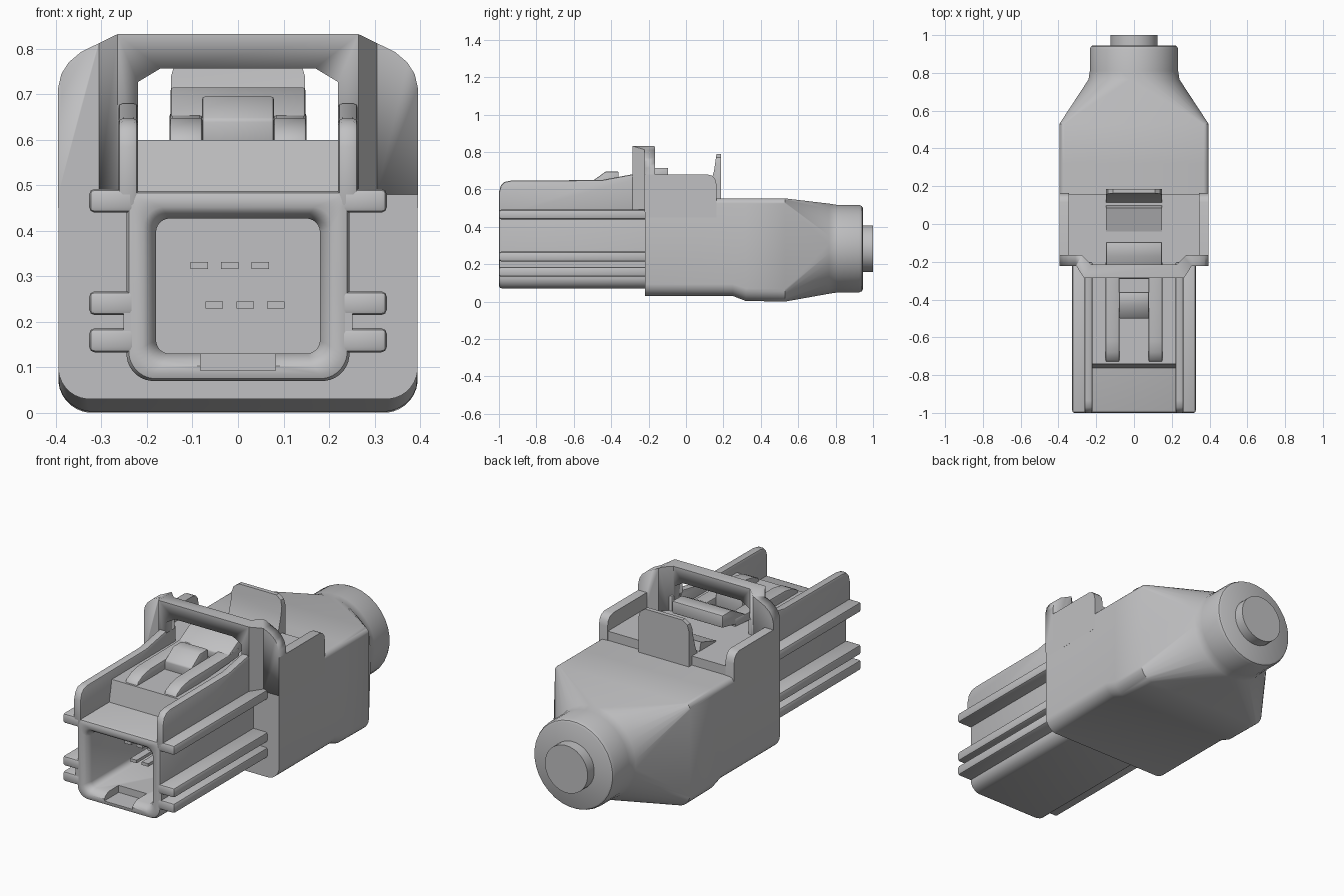
import bpy, bmesh, math

if "Cube" in bpy.data.objects:
    bpy.data.objects.remove(bpy.data.objects["Cube"])

grey = bpy.data.materials.new("light grey plastic")
grey.diffuse_color = (0.53, 0.53, 0.54, 1)
grey.use_nodes = True
grey.node_tree.nodes["Principled BSDF"].inputs["Base Color"].default_value = grey.diffuse_color


def finish(name, bm, bevel=0.0, seg=2):
    bmesh.ops.recalc_face_normals(bm, faces=bm.faces[:])
    me = bpy.data.meshes.new(name)
    bm.to_mesh(me)
    bm.free()
    me.materials.append(grey)
    ob = bpy.data.objects.new(name, me)
    bpy.context.collection.objects.link(ob)
    bpy.ops.object.select_all(action='DESELECT')
    bpy.context.view_layer.objects.active = ob
    ob.select_set(True)
    if bevel:
        m = ob.modifiers.new("bevel", 'BEVEL')
        m.width, m.segments, m.limit_method = bevel, seg, 'ANGLE'
        m.angle_limit = math.radians(40)
        bpy.ops.object.modifier_apply(modifier=m.name)
    bpy.ops.object.shade_smooth_by_angle(angle=math.radians(35))
    return ob


def prism(name, pts, axis, lo, hi, bevel=0.0, seg=2):
    """Extrude a profile along an axis: x takes (y,z), y takes (x,z), z takes (x,y)."""
    place = {'x': lambda p, t: (t, p[0], p[1]),
             'y': lambda p, t: (p[0], t, p[1]),
             'z': lambda p, t: (p[0], p[1], t)}[axis]
    bm = bmesh.new()
    a = [bm.verts.new(place(p, lo)) for p in pts]
    b = [bm.verts.new(place(p, hi)) for p in pts]
    bm.faces.new(a)
    bm.faces.new(b[::-1])
    for i in range(len(pts)):
        j = (i + 1) % len(pts)
        bm.faces.new((a[i], a[j], b[j], b[i]))
    return finish(name, bm, bevel, seg)


def box(name, x0, x1, y0, y1, z0, z1, bevel=0.0):
    x0, x1 = sorted((x0, x1))
    return prism(name, [(x0, z0), (x1, z0), (x1, z1), (x0, z1)], 'y', y0, y1, bevel)


def ring(y, hw, z0, z1, rt, rb=None, n=8):
    """Rounded rectangle across y, with top and bottom corner radii."""
    rb = rt if rb is None else rb
    pts = []
    for q, (sx, sz) in enumerate(((1, 1), (-1, 1), (-1, -1), (1, -1))):
        r = rt if sz > 0 else rb
        cx, cz = sx * (hw - r), (z1 - r if sz > 0 else z0 + r)
        for k in range(n):
            a = math.pi / 2 * (q + (k + 0.5) / n)
            pts.append((cx + r * math.cos(a), y, cz + r * math.sin(a)))
    return pts


def loft(name, rings):
    bm = bmesh.new()
    vs = [[bm.verts.new(p) for p in r] for r in rings]
    n = len(vs[0])
    for a, b in zip(vs, vs[1:]):
        for i in range(n):
            bm.faces.new((a[i], a[(i + 1) % n], b[(i + 1) % n], b[i]))
    bm.faces.new(vs[0])
    bm.faces.new(vs[-1])
    return finish(name, bm)


def boolean(ob, cutter, op):
    bpy.context.view_layer.objects.active = ob
    m = ob.modifiers.new("cut", 'BOOLEAN')
    m.operation, m.object, m.solver = op, cutter, 'EXACT'
    bpy.ops.object.modifier_apply(modifier=m.name)
    bpy.data.objects.remove(cutter)


# Hollow front socket with a rounded lip
socket = loft("front_socket", [
    ring(-0.20, 0.245, 0.07, 0.488, 0.02, 0.06),
    ring(-0.985, 0.245, 0.07, 0.488, 0.02, 0.06),
    ring(-0.996, 0.240, 0.075, 0.483, 0.02, 0.06),
    ring(-1.0, 0.230, 0.085, 0.473, 0.02, 0.055),
    ring(-1.0, 0.208, 0.103, 0.452, 0.045),
    ring(-0.99, 0.195, 0.116, 0.439, 0.04),
    ring(-0.965, 0.18, 0.13, 0.427, 0.03),
    ring(-0.45, 0.18, 0.13, 0.427, 0.03)])
boolean(socket, box("notch_cutter", -0.082, 0.082, -1.05, -0.88, 0.093, 0.2), 'DIFFERENCE')

# Contact pins in two staggered rows
for z, xs in ((0.324, (-0.085, -0.018, 0.049)), (0.237, (-0.052, 0.016, 0.083))):
    for x in xs:
        box("contact_pin", x - 0.019, x + 0.019, -0.8, -0.44, z - 0.008, z + 0.008)

# Guide ribs and top rails on both sides
rail = [(-1, 0.45), (-1, 0.585), (-0.99, 0.62), (-0.97, 0.64), (-0.935, 0.647),
        (-0.45, 0.65), (-0.29, 0.68), (-0.2, 0.68), (-0.2, 0.45)]
for s in (-1, 1):
    for z0, z1 in ((0.44, 0.492), (0.215, 0.267), (0.133, 0.186)):
        box("guide_rib", s * 0.225, s * 0.327, -1.0, -0.2, z0, z1, 0.012)
    box("rib_web", s * 0.23, s * 0.252, -0.998, -0.2, 0.18, 0.22)
    lo, hi = sorted((s * 0.22, s * 0.263))
    prism("top_rail", rail, 'x', lo, hi, 0.01)

# Raised latch deck between the rails
prism("latch_deck", [(-0.765, 0.47), (-0.74, 0.6), (-0.2, 0.6), (-0.2, 0.47)], 'x', -0.222, 0.222)

# Latch: two arched arms, a hooked cross bar and a rear head
arm = [(-0.735, 0.59), (-0.72, 0.615), (-0.68, 0.636), (-0.62, 0.648),
       (-0.3, 0.652), (-0.2, 0.66), (-0.2, 0.615), (-0.6, 0.59)]
for s in (-1, 1):
    lo, hi = sorted((s * 0.078, s * 0.15))
    prism("latch_arm", arm, 'x', lo, hi, 0.006)
prism("latch_hook", [(-0.5, 0.59), (-0.5, 0.645), (-0.43, 0.695), (-0.36, 0.695), (-0.36, 0.59)],
      'x', -0.079, 0.079, 0.006)
prism("latch_head", [(-0.29, 0.61), (-0.29, 0.65), (-0.17, 0.715), (-0.095, 0.715), (-0.095, 0.65)],
      'x', -0.148, 0.148, 0.006)

# Main body tapering to a round cable neck
CZ = 0.283
neck = lambda y, r: ring(y, r, CZ - r, CZ + r, r)
loft("main_body", [
    ring(-0.22, 0.395, 0.03, 0.552, 0.03, 0.07),
    ring(0.25, 0.395, 0.03, 0.552, 0.03, 0.07),
    ring(0.32, 0.395, 0.003, 0.552, 0.03, 0.075),
    ring(0.53, 0.395, 0.0, 0.552, 0.03, 0.075),
    neck(0.765, 0.242), neck(0.81, 0.235), neck(0.925, 0.235),
    neck(0.94, 0.229), neck(0.945, 0.22)])
loft("cable", [neck(0.93, 0.125), neck(1.0, 0.125)])

# Upper deck and its side walls
box("upper_deck", -0.39, 0.39, -0.22, 0.16, 0.4, 0.6)
wall = [(-0.22, 0.45), (-0.22, 0.68), (0.115, 0.68), (0.14, 0.673),
        (0.156, 0.655), (0.163, 0.625), (0.163, 0.45)]
for s in (-1, 1):
    lo, hi = sorted((s * 0.345, s * 0.395))
    prism("side_wall", wall, 'x', lo, hi)

# Collar arch: bent plan cut to the arch outline
half = [(0.395, 0.48), (0.395, 0.715), (0.388, 0.745), (0.372, 0.77),
        (0.345, 0.793), (0.31, 0.81), (0.265, 0.832)]
gap = [(0.22, 0.48), (0.22, 0.727), (0.17, 0.757)]
mirror = lambda p: [(-x, z) for x, z in reversed(p)]
arch = prism("collar_arch", half + mirror(half) + [(-x, z) for x, z in gap] + gap[::-1],
             'y', -0.4, 0.0)
front = [(0.42, -0.223), (0.305, -0.223), (0.265, -0.285)]
back = [(0.42, -0.165), (0.275, -0.165), (0.225, -0.215)]
plan = prism("plan_cutter", front + mirror(front) + [(-x, y) for x, y in back] + back[::-1],
             'z', 0.3, 1.0)
boolean(arch, plan, 'INTERSECT')

# Thumb tab with rounded top corners, and the ramp leading to it
tab = prism("thumb_tab", [(0.09, 0.552), (0.13, 0.63), (0.15, 0.7), (0.163, 0.79),
                          (0.186, 0.79), (0.186, 0.552)], 'x', -0.147, 0.147)
boolean(tab, prism("tab_cutter", [(-0.147, 0.5), (0.147, 0.5), (0.147, 0.74), (0.138, 0.77),
                                  (0.11, 0.79), (-0.11, 0.79), (-0.138, 0.77), (-0.147, 0.74)],
                   'y', 0.0, 0.3), 'INTERSECT')
prism("tab_ramp", [(-0.04, 0.59), (-0.04, 0.605), (0.085, 0.645), (0.1, 0.59)], 'x', -0.147, 0.147)
